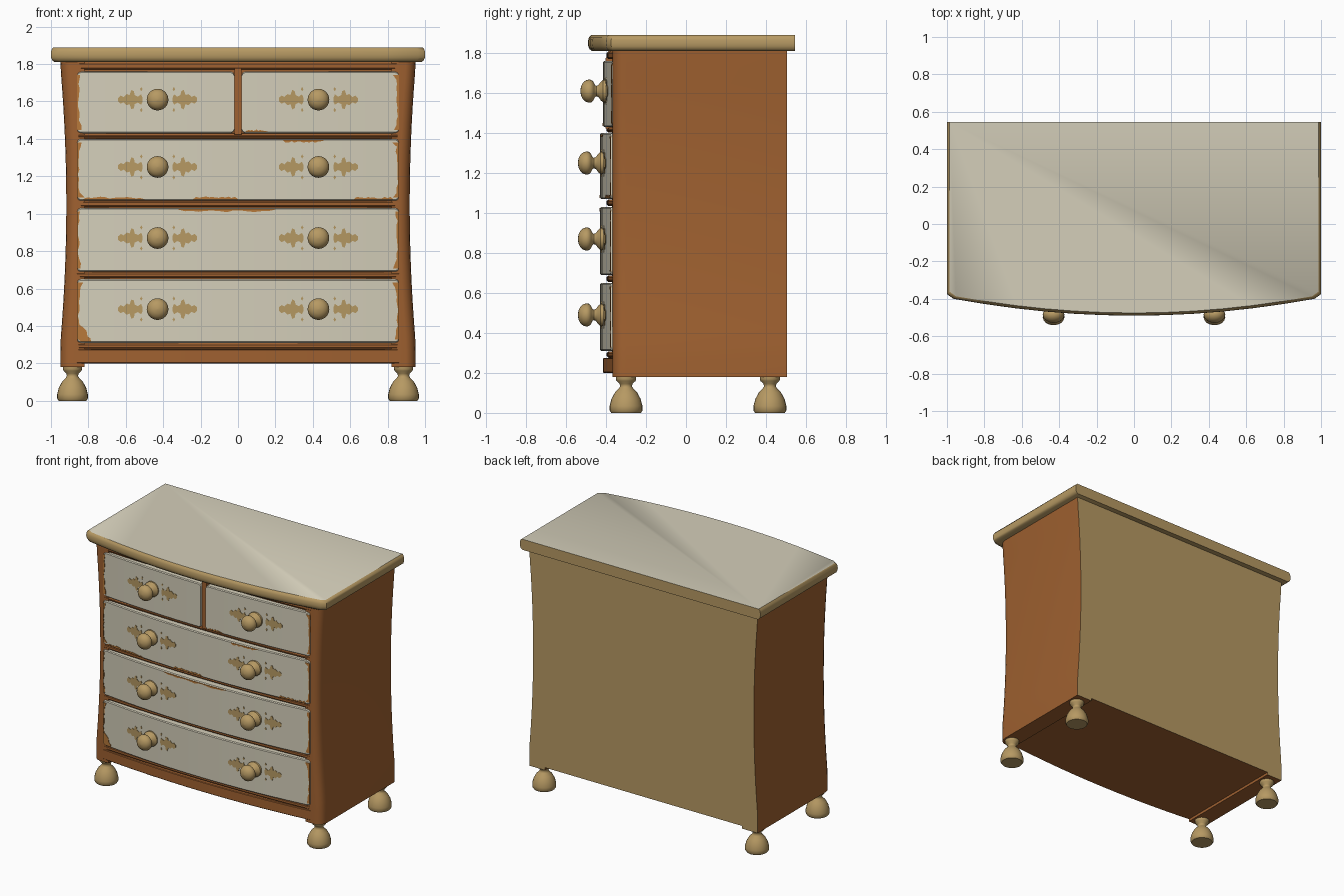
import bpy, bmesh, math, random

if "Cube" in bpy.data.objects:
    bpy.data.objects.remove(bpy.data.objects["Cube"])

random.seed(4)


def material(name, rgb):
    m = bpy.data.materials.new(name)
    m.diffuse_color = (*rgb, 1)
    m.use_nodes = True
    m.node_tree.nodes["Principled BSDF"].inputs["Base Color"].default_value = m.diffuse_color
    return m


CREAM = material("cream paint", (0.66, 0.62, 0.49))
TAN = material("tan wood", (0.47, 0.32, 0.125))
BROWN = material("orange brown wood", (0.35, 0.12, 0.03))
WORN = material("worn orange wood", (0.47, 0.19, 0.042))


def loft(name, rings, mat, second=None, rule=None):
    """Skin a list of equal rings, cap both ends; faces matching rule get the second colour."""
    bm = bmesh.new()
    vs = [[bm.verts.new(p) for p in r] for r in rings]
    n = len(rings[0])
    for a, b in zip(vs, vs[1:]):
        for i in range(n):
            j = (i + 1) % n
            bm.faces.new((a[i], a[j], b[j], b[i]))
    bm.faces.new(vs[0])
    bm.faces.new(vs[-1])
    bmesh.ops.recalc_face_normals(bm, faces=bm.faces)
    bm.normal_update()
    if second:
        for f in bm.faces:
            f.material_index = int(rule(f.normal))
    me = bpy.data.meshes.new(name)
    bm.to_mesh(me)
    bm.free()
    me.materials.append(mat)
    if second:
        me.materials.append(second)
    ob = bpy.data.objects.new(name, me)
    bpy.context.collection.objects.link(ob)
    bpy.ops.object.select_all(action='DESELECT')
    ob.select_set(True)
    bpy.context.view_layer.objects.active = ob
    bpy.ops.object.shade_smooth_by_angle(angle=math.radians(40))
    return ob


def bow(y0, sag):
    """Bowed front line: y0 in the middle, falling back by sag at the drawer ends."""
    return lambda x: y0 + sag * (x / 0.86) ** 2


def bowed_bar(name, x0, x1, z0, z1, front, back, mat, b=0.006, c=0.0, **kw):
    """Bar along x with bowed front, front bevel b and clipped end corners c."""
    cols = [(x0 + c + (x1 - x0 - 2 * c) * i / 16, 0) for i in range(17)]
    if c:
        cols = [(x0, c), (x0 + c * .3, c * .3)] + cols + [(x1 - c * .3, c * .3), (x1, c)]
    rings = []
    for x, k in cols:
        y, lo, hi = front(x), z0 + k, z1 - k
        rings.append([(x, back, lo), (x, y + b, lo), (x, y, lo + b),
                      (x, y, hi - b), (x, y + b, hi), (x, back, hi)])
    return loft(name, rings, mat, **kw)


def lathe(name, profile, place, mat, n=24):
    """Turned part; place maps (u, v, distance along axis) to a point."""
    ang = [2 * math.pi * i / n for i in range(n)]
    return loft(name, [[place(r * math.cos(a), r * math.sin(a), d) for a in ang]
                       for r, d in profile], mat)


def plate(name, pts, front, mat):
    """Thin painted patch lying on a bowed front, outlined in (x, z)."""
    return loft(name, [[(x, front(x) + o, z) for x, z in pts] for o in (0.002, -0.003)], mat)


def streak(name, x0, x1, z, grow, front):
    """Ragged strip of wear along a drawer's top or bottom edge."""
    rings = []
    n = 14
    for i in range(n + 1):
        x = x0 + (x1 - x0) * i / n
        h = 0.002 if i in (0, n) else random.uniform(0.005, 0.016)
        y = front(x)
        rings.append([(x, y + .002, z), (x, y - .003, z),
                      (x, y - .003, z + grow * h), (x, y + .002, z + grow * h)])
    loft(name, rings, WORN)


# Top slab: bowed front, bullnose edge, cream upper face
half = [(1.0, 0.545), (1.0, -0.375), (0.965, -0.40)]
arc = [(x, -0.49 + 0.09 * (x / 0.96) ** 2) for x in (0.8, 0.64, 0.48, 0.32, 0.16, 0)]
half += arc
outline = half + [(-x, y) for x, y in reversed(half[:-1])]
rings = []
for z, k in ((1.81, .02), (1.82, .007), (1.835, .001), (1.85, 0), (1.867, .001), (1.88, .005), (1.89, .014)):
    rings.append([(x * (1 - k), 0.545 + (y - 0.545) * (1 - k), z) for x, y in outline])
loft("top_slab", rings, TAN, CREAM, lambda n: n.z > 0.95)


# Waisted side cheeks with rounded front corners
def side_x(z):
    return min(0.95, 0.918 + 0.032 * ((z - 1.05) / 0.74) ** 2)


levels = [0.18 + 1.63 * i / 20 for i in range(21)]
for s, side in ((-1, "left"), (1, "right")):
    rings = []
    for z in levels:
        w = side_x(z)
        plan = [(.82, .505), (w, .505), (w, -.30), (w - .004, -.325), (w - .014, -.345),
                (w - .032, -.36), (w - .052, -.367), (.82, -.367)]
        rings.append([(s * x, y, z) for x, y in plan])
    loft(side + "_cheek", rings, BROWN, TAN, lambda n: n.y > 0.9)

# Carcass core with tan back
bowed_bar("carcass", -.82, .82, .20, 1.81, bow(-.37, .02), .505, BROWN,
          second=TAN, rule=lambda n: n.y > 0.9)

# Front apron, rails and the divider between the small drawers
rail = bow(-.397, .03)
bowed_bar("apron", -.86, .86, .20, .275, bow(-.415, .047), -.30, BROWN, b=.004)
for i, (z0, z1) in enumerate(((.275, .308), (.655, .688), (1.035, 1.068), (1.403, 1.428), (1.77, 1.81))):
    bowed_bar(f"rail_{i}", -.862, .862, z0, z1, rail, -.30, BROWN, b=.009)
bowed_bar("drawer_divider", -.018, .018, 1.42, 1.78, bow(-.402, .03), -.30, BROWN, b=.004)

# Turned feet
FOOT = [(.074, 0), (.082, .012), (.082, .035), (.073, .07), (.055, .103), (.036, .122),
        (.03, .132), (.032, .145), (.048, .16), (.051, .17), (.051, .185)]
for sx in (-1, 1):
    for y, end in ((-.30, "front"), (.42, "back")):
        lathe(f"{end}_foot", FOOT, lambda u, v, d: (sx * .885 + u, y + v, d), TAN)

# Knob profile and the painted leaf beside each knob (distance from knob, half height)
KNOB = [(.056, -.01), (.056, .012), (.045, .024), (.03, .034), (.026, .045), (.03, .052), (.046, .059),
        (.056, .07), (.058, .082), (.054, .097), (.042, .112), (.024, .121), (.003, .125)]
LEAF = [(.212, .008), (.197, .022), (.182, .014), (.165, .03), (.15, .024), (.14, .052),
        (.127, .046), (.122, .024), (.105, .016), (.088, .028), (.08, .01)]


def dress(kx, kz, front):
    """Knob with a leaf and dots painted on each side."""
    y0 = front(kx)
    lathe("knob", KNOB, lambda u, v, d: (kx + u, y0 - d, kz + v), TAN)
    for s in (-1, 1):
        pts = LEAF + [(d, -h) for d, h in reversed(LEAF)]
        plate("painted_leaf", [(kx + s * d, kz + h) for d, h in pts], front, TAN)
        for t in (-1, 1):
            cx, cz = kx + s * .087, kz + t * .056
            plate("painted_dot", [(cx - .007, cz), (cx, cz - .011), (cx + .007, cz), (cx, cz + .011)],
                  front, TAN)


def end_wear(x, s, z0, z1, front):
    """Ragged worn patch down one drawer end; s points into the drawer."""
    n = 12
    pts = [(x, z0 + .018), (x, z1 - .018)]
    for i in range(n + 1):
        t = 1 - i / n
        corner = 0.022 * abs(2 * t - 1) ** 4
        w = random.uniform(.003, .013) + corner * random.uniform(.4, 1.3)
        pts.append((x + s * w, z0 + .018 + (z1 - z0 - .036) * t))
    plate("worn_end", pts, front, WORN)


# Drawers: x range, z range, knob height, front depth, knob positions
DRAWERS = [(-.86, -.02, 1.43, 1.76, 1.61, -.415, (-.43,)),
           (.02, .86, 1.43, 1.76, 1.61, -.415, (.43,)),
           (-.86, .86, 1.07, 1.40, 1.25, -.43, (-.43, .43)),
           (-.86, .86, .69, 1.03, .87, -.43, (-.43, .43)),
           (-.86, .86, .31, .65, .49, -.43, (-.43, .43))]
for i, (x0, x1, z0, z1, kz, y0, knobs) in enumerate(DRAWERS):
    front = bow(y0, .055 if i > 1 else .045)
    bowed_bar(f"drawer_{i + 1}", x0, x1, z0, z1, front, -.33, CREAM, c=.018)
    for kx in knobs:
        dress(kx, kz, front)
    for x, s in ((x0, 1), (x1, -1)):
        if abs(x) > .5:
            end_wear(x, s, z0, z1, front)

# Worn streaks on drawer edges: x range, z of the edge, direction, front depth
STREAKS = [(-.32, .20, 1.024, -1, -.43), (.24, .46, 1.394, -1, -.43), (-.83, -.5, 1.076, 1, -.43),
           (-.24, .0, 1.076, 1, -.43), (.62, .83, 1.076, 1, -.43)]
for x0, x1, z, g, y0 in STREAKS:
    streak("worn_streak", x0, x1, z, g, bow(y0, .055))
streak("worn_streak", .04, .16, 1.436, 1, bow(-.415, .045))

# Larger worn corner on the bottom drawer
plate("worn_corner", [(-.84, .317), (-.785, .317), (-.79, .335), (-.805, .345), (-.81, .375),
                      (-.83, .395), (-.855, .41), (-.858, .335)], bow(-.43, .055), WORN)
